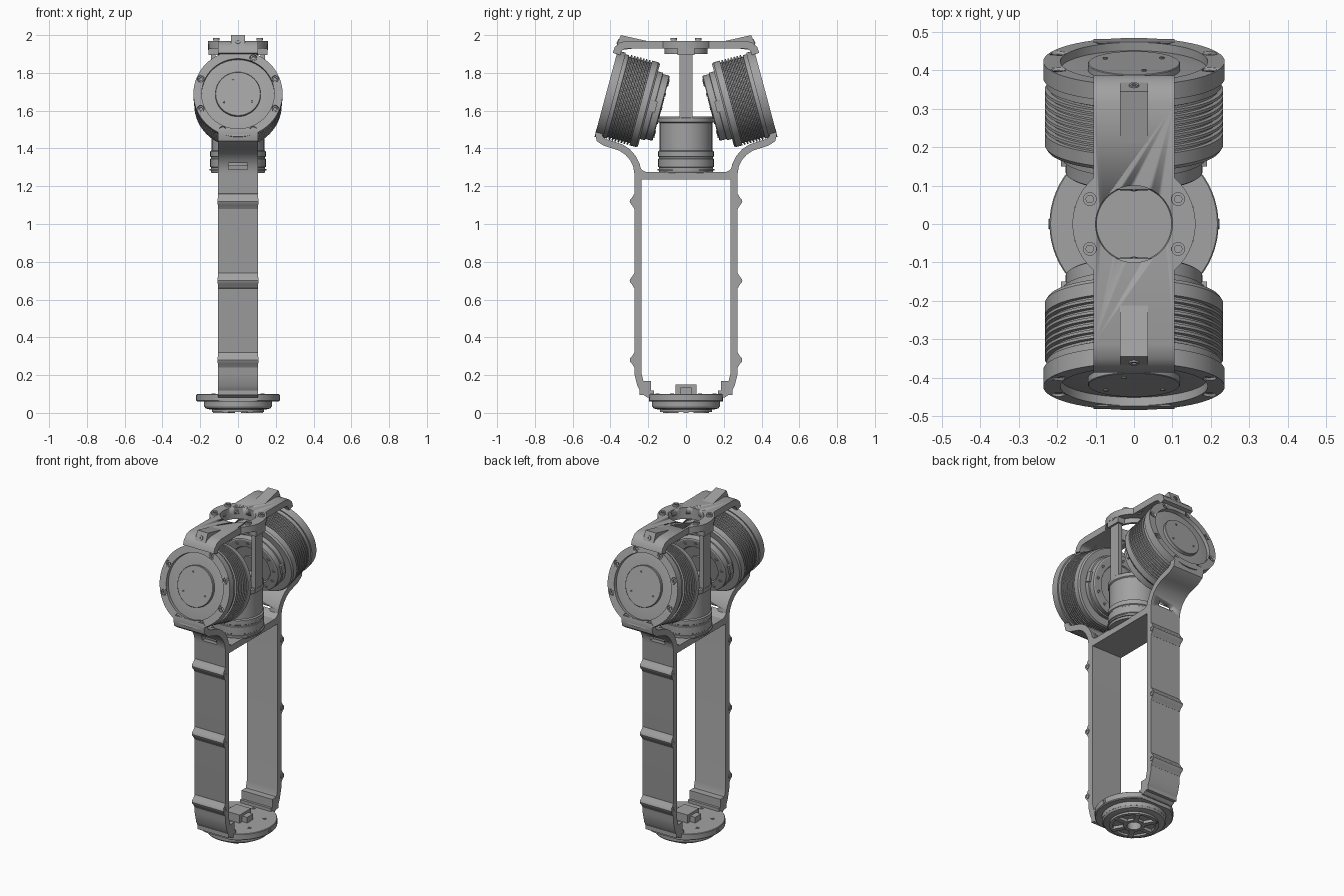
import bpy, bmesh
from math import pi, cos, sin, radians
from mathutils import Matrix, Vector

if "Cube" in bpy.data.objects:
    bpy.data.objects.remove(bpy.data.objects["Cube"])

grey = bpy.data.materials.new("machined grey")
grey.use_nodes = True
COLOR = (0.36, 0.36, 0.36, 1)
grey.diffuse_color = COLOR
grey.node_tree.nodes["Principled BSDF"].inputs["Base Color"].default_value = COLOR
BAND = 0.105   # half width of the frame strap


def finish(name, bm, mat=None):
    bmesh.ops.recalc_face_normals(bm, faces=bm.faces)
    if mat:
        bm.transform(mat)
    me = bpy.data.meshes.new(name)
    bm.to_mesh(me)
    bm.free()
    me.materials.append(grey)
    ob = bpy.data.objects.new(name, me)
    bpy.context.collection.objects.link(ob)
    bpy.ops.object.select_all(action='DESELECT')
    ob.select_set(True)
    bpy.context.view_layer.objects.active = ob
    bpy.ops.object.shade_smooth_by_angle(angle=radians(32))
    return ob


def lathe(name, profile, mat=None, closed=False, steps=64):
    """Revolve (radius, height) points round local z."""
    bm = bmesh.new()
    vs = [bm.verts.new((r, 0, z)) for r, z in profile]
    es = [bm.edges.new(p) for p in zip(vs, vs[1:])]
    if closed:
        es.append(bm.edges.new((vs[-1], vs[0])))
    bmesh.ops.spin(bm, geom=vs + es, cent=(0, 0, 0), axis=(0, 0, 1),
                   angle=2 * pi, steps=steps, use_duplicate=False)
    bmesh.ops.remove_doubles(bm, verts=bm.verts, dist=1e-5)
    return finish(name, bm, mat)


def tube(name, r0, r1, z0, z1, mat=None, steps=64):
    return lathe(name, [(r0, z0), (r1, z0), (r1, z1), (r0, z1)], mat, True, steps)


def prism(name, outline, half, mat=None):
    """Extrude a (y, z) outline along x."""
    bm = bmesh.new()
    face = bm.faces.new([bm.verts.new((-half, y, z)) for y, z in outline])
    out = bmesh.ops.extrude_face_region(bm, geom=[face])
    bmesh.ops.translate(bm, vec=(2 * half, 0, 0),
                        verts=[v for v in out["geom"] if isinstance(v, bmesh.types.BMVert)])
    return finish(name, bm, mat)


def box(name, lo, hi, mat=None):
    bm = bmesh.new()
    lo, hi = Vector(lo), Vector(hi)
    bmesh.ops.create_cube(bm, size=1, matrix=Matrix.Translation((lo + hi) / 2)
                          @ Matrix.Diagonal((*(hi - lo), 1)))
    return finish(name, bm, mat)


def strap(name, path, thick, half, mat=None):
    """Bend a flat strap along a (y, z) centre line."""
    pts = [Vector(p) for p in path]
    left, right = [], []
    for i, p in enumerate(pts):
        a = (p - pts[max(i - 1, 0)]).normalized()
        b = (pts[min(i + 1, len(pts) - 1)] - p).normalized()
        t = (a + b).normalized()
        n = Vector((-t.y, t.x)) * thick / 2 / max(0.6, t.dot(b if b.length else a))
        left.append(p + n)
        right.append(p - n)
    return prism(name, left + right[::-1], half, mat)


def cut(ob, cutter):
    mod = ob.modifiers.new("cut", 'BOOLEAN')
    mod.operation, mod.object, mod.solver = 'DIFFERENCE', cutter, 'EXACT'
    dg = bpy.context.evaluated_depsgraph_get()
    ob.data = bpy.data.meshes.new_from_object(ob.evaluated_get(dg))
    ob.modifiers.clear()
    bpy.data.objects.remove(cutter)


def bolt(name, mat, r=0.018):
    lathe(name, [(0, 0.003), (r * .55, 0.003), (r * .55, -0.006), (r, -0.006), (r, 0.008)], mat, steps=14)


T = Matrix.Translation
for side, k in (("front", 0), ("back", 1)):
    turn = Matrix.Rotation(pi * k, 4, 'Z')

    # motor: local z runs inward from the outer face
    M = turn @ T((0, -0.423, 1.69)) @ Matrix.Rotation(radians(-105), 4, 'X')
    body = [(0, 0.004), (0.118, 0.004), (0.12, 0.006), (0.12, 0.022), (0.19, 0.022), (0.228, 0.03), (0.228, 0.065)]
    for i in range(8):
        z = 0.068 + i * 0.0165
        body += [(0.22, z), (0.22, z + 0.006), (0.232, z + 0.007), (0.232, z + 0.0145)]
    body += [(0.232, 0.225), (0.225, 0.235), (0.185, 0.235), (0.185, 0.262), (0.178, 0.264),
             (0.178, 0.298), (0.172, 0.302), (0.125, 0.302), (0.12, 0.295), (0.06, 0.295),
             (0.06, 0.305), (0, 0.305)]
    lathe(side + "_motor", body, M)
    ring = tube(side + "_mount_ring", 0.192, 0.236, 0, 0.045, M)
    for i in range(8):
        a = pi / 8 + i * pi / 4
        at = T((0.213 * cos(a), 0.213 * sin(a), 0))
        cut(ring, lathe("hole", [(0, -0.02), (0.018, -0.02), (0.018, 0.02), (0, 0.02)], M @ at, steps=16))
        bolt(side + "_ring_bolt", M @ at @ T((0, 0, 0.012)), 0.016)
    for i in range(12):
        a = i * pi / 6
        tube(side + "_inner_bolt", 0.004, 0.01, 0.3, 0.307,
             M @ T((0.15 * cos(a), 0.15 * sin(a), 0)), 10)
    for a in (0.5, 2.6, 4.4):
        tube(side + "_face_pin", 0.003, 0.006, 0.0, 0.01, M @ T((0.085 * cos(a), 0.085 * sin(a), 0)), 10)
    for s in (-1, 1):
        box(side + "_connector", (s * 0.178 - 0.012, -0.03, 0.245), (s * 0.178 + 0.012, 0.03, 0.275), M)

    # leg strap from foot to motor ring, with a cable slot
    leg = strap(side + "_leg", [(-0.17, 0.1), (-0.2, 0.1), (-0.222, 0.115), (-0.24, 0.15), (-0.255, 0.21),
                                (-0.255, 1.27), (-0.262, 1.31), (-0.282, 1.35), (-0.31, 1.382),
                                (-0.345, 1.405), (-0.385, 1.418), (-0.43, 1.432), (-0.456, 1.45),
                                (-0.462, 1.475), (-0.456, 1.5)], 0.037, BAND, turn)
    cut(leg, box("slot", (-0.05, -0.4, 1.288), (0.05, -0.2, 1.322), turn))
    prism(side + "_shelf_gusset", [(-0.24, 1.235), (-0.21, 1.275), (-0.232, 1.285), (-0.25, 1.31)], BAND, turn)
    box(side + "_foot_block", (-BAND, -0.245, 0.095), (BAND, -0.185, 0.17), turn)

    # rounded clips across the leg
    for z in (0.28, 0.70, 1.12):
        prism(side + "_leg_clip", [(-0.262, z - 0.045), (-0.274, z - 0.04), (-0.286, z - 0.02),
                                   (-0.295, z - 0.01), (-0.298, z), (-0.295, z + 0.01),
                                   (-0.286, z + 0.02), (-0.274, z + 0.04), (-0.262, z + 0.045)], BAND, turn)
        for s in (-1, 1):
            tube(side + "_clip_eye", 0.008, 0.016, -0.002, 0.004,
                 turn @ T((s * BAND, -0.28, z)) @ Matrix.Rotation(s * pi / 2, 4, 'Y'), 16)

    # top strap and wedge over the motor ring
    top = strap(side + "_top_strap", [(0, 1.95), (-0.31, 1.95), (-0.34, 1.943), (-0.36, 1.925), (-0.368, 1.9)],
                0.04, BAND, turn)
    cut(top, lathe("bore", [(0, 1.8), (0.1, 1.8), (0.1, 2.1), (0, 2.1)]))
    prism(side + "_wedge", [(-0.19, 1.965), (-0.345, 2.0), (-0.368, 1.945), (-0.35, 1.92), (-0.19, 1.94)], 0.036, turn)
    tube(side + "_wedge_eye", 0.006, 0.013, 0, 0.006,
         turn @ T((0, -0.358, 1.965)) @ Matrix.Rotation(radians(68), 4, 'X'), 14)

    # side pillar and tab under the top ring
    box(side + "_pillar", (0.118, -0.035, 1.55), (0.143, 0.035, 1.94), turn)
    box(side + "_pillar_tab", (0.105, -0.045, 1.895), (0.155, 0.045, 1.95), turn)
    tube(side + "_tab_eye", 0.008, 0.018, 0, 0.005, turn @ T((0.154, 0, 1.94)) @ Matrix.Rotation(pi / 2, 4, 'Y'), 16)
    for y in (-0.065, 0.065):
        bolt(side + "_top_bolt", turn @ T((0.115, y, 1.975)) @ Matrix.Rotation(pi, 4, 'X') @ T((0, 0, -0.004)))

# top ring
tube("top_ring", 0.1, 0.16, 1.93, 1.97)
tube("top_ring_lip", 0.1, 0.115, 1.9, 1.935)

# shelf and central motor
box("shelf", (-BAND, -0.25, 1.235), (BAND, 0.25, 1.275))
lathe("central_motor", [(0, 1.27), (0.14, 1.27), (0.143, 1.275), (0.143, 1.3), (0.147, 1.303), (0.147, 1.345),
                        (0.143, 1.348), (0.143, 1.355), (0.147, 1.358), (0.147, 1.385), (0.139, 1.39),
                        (0.139, 1.535), (0.146, 1.54), (0.146, 1.562), (0.14, 1.568), (0.1, 1.568),
                        (0.098, 1.56), (0, 1.56)])
tube("motor_foot_collar", 0.13, 0.15, 1.283, 1.292)

# foot plate, flattened where it meets the legs
plate = lathe("foot_plate", [(0, 0.06), (0.215, 0.06), (0.22, 0.065), (0.22, 0.097), (0.217, 0.1), (0, 0.1)])
for v in plate.data.vertices:
    v.co.y = max(-0.195, min(0.195, v.co.y))
tube("foot_flange", 0.06, 0.18, 0.035, 0.062)
lathe("foot_flange_taper", [(0.06, 0.036), (0.18, 0.036), (0.172, 0.024), (0.15, 0.018), (0.06, 0.018)], None, True)
tube("foot_rim", 0.118, 0.138, 0.006, 0.02)
tube("foot_hub", 0.04, 0.062, 0.004, 0.06)
for i in range(6):
    spoke = Matrix.Rotation(i * pi / 3, 4, 'Z')
    box("foot_spoke", (0.055, -0.014, 0), (0.132, 0.014, 0.02), spoke)
    tube("plate_eye", 0.005, 0.011, 0.099, 0.103,
         Matrix.Rotation(pi / 6, 4, 'Z') @ spoke @ T((0.15, 0, 0)), 12)

# connector block on the foot plate
box("foot_connector", (-0.05, -0.055, 0.095), (0.05, 0.055, 0.15))
for s in (-1, 1):
    box("foot_connector_ear", (s * 0.065 - 0.018, -0.03, 0.095), (s * 0.065 + 0.018, 0.03, 0.135))
    tube("plate_side_eye", 0.006, 0.014, 0, 0.004,
         T((s * 0.219, 0, 0.08)) @ Matrix.Rotation(s * pi / 2, 4, 'Y'), 14)
